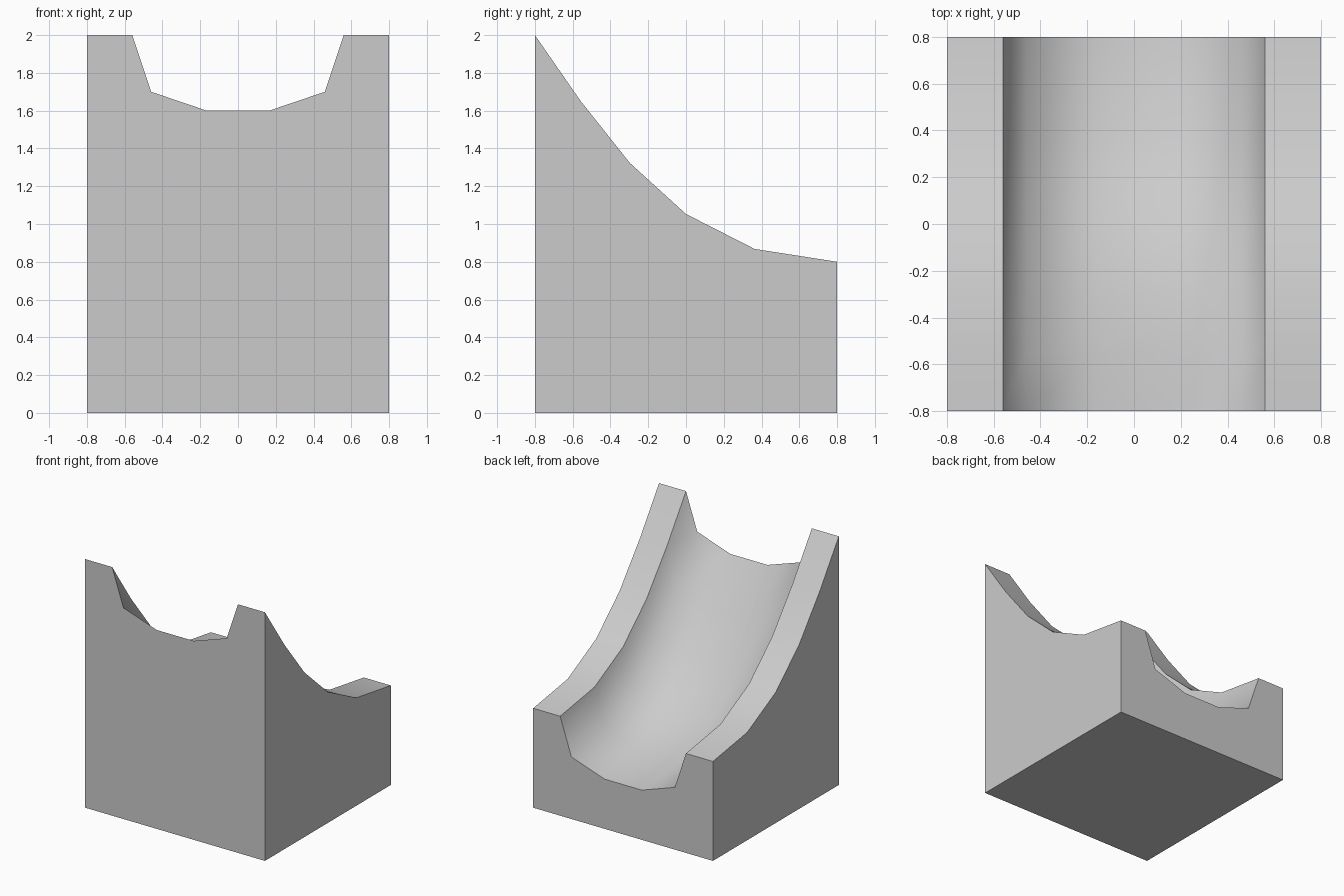
import bpy
import bmesh

if "Cube" in bpy.data.objects:
    bpy.data.objects.remove(bpy.data.objects["Cube"])

# Height of the curved ramp along y
slope = [(-0.8, 2.0), (-0.557, 1.65), (-0.297, 1.323),
         (0.0, 1.053), (0.363, 0.868), (0.8, 0.8)]
# Half of the trough cross-section: x, drop below the rim
half = [(0.8, 0.0), (0.56, 0.0), (0.46, 0.30), (0.165, 0.40)]
section = [(-x, d) for x, d in half] + half[::-1]

bm = bmesh.new()

# Top surface: sweep the trough section down the ramp
rows = [[bm.verts.new((x, y, z - d)) for x, d in section] for y, z in slope]
group = {}
last = len(section) - 2
for a, b in zip(rows, rows[1:]):
    for i in range(last + 1):
        f = bm.faces.new((a[i], a[i + 1], b[i + 1], b[i]))
        f.smooth = True
        group[f] = "left_rim" if i == 0 else "right_rim" if i == last else "trough"

# Flat block walls and base
fl, fr, br, bl = [bm.verts.new((x, y, 0)) for x, y in
                  ((-0.8, -0.8), (0.8, -0.8), (0.8, 0.8), (-0.8, 0.8))]
walls = {
    "front": rows[0] + [fr, fl],
    "back": rows[-1] + [br, bl],
    "left": [r[0] for r in rows] + [bl, fl],
    "right": [r[-1] for r in rows] + [br, fr],
    "base": [fl, fr, br, bl],
}
for name, loop in walls.items():
    group[bm.faces.new(loop)] = name

bmesh.ops.recalc_face_normals(bm, faces=bm.faces[:])

# Crisp edges wherever two different surfaces meet
for e in bm.edges:
    e.smooth = len({group[f] for f in e.link_faces}) == 1

mesh = bpy.data.meshes.new("trough_ramp")
bm.to_mesh(mesh)
bm.free()
ramp = bpy.data.objects.new("trough_ramp", mesh)
bpy.context.collection.objects.link(ramp)
